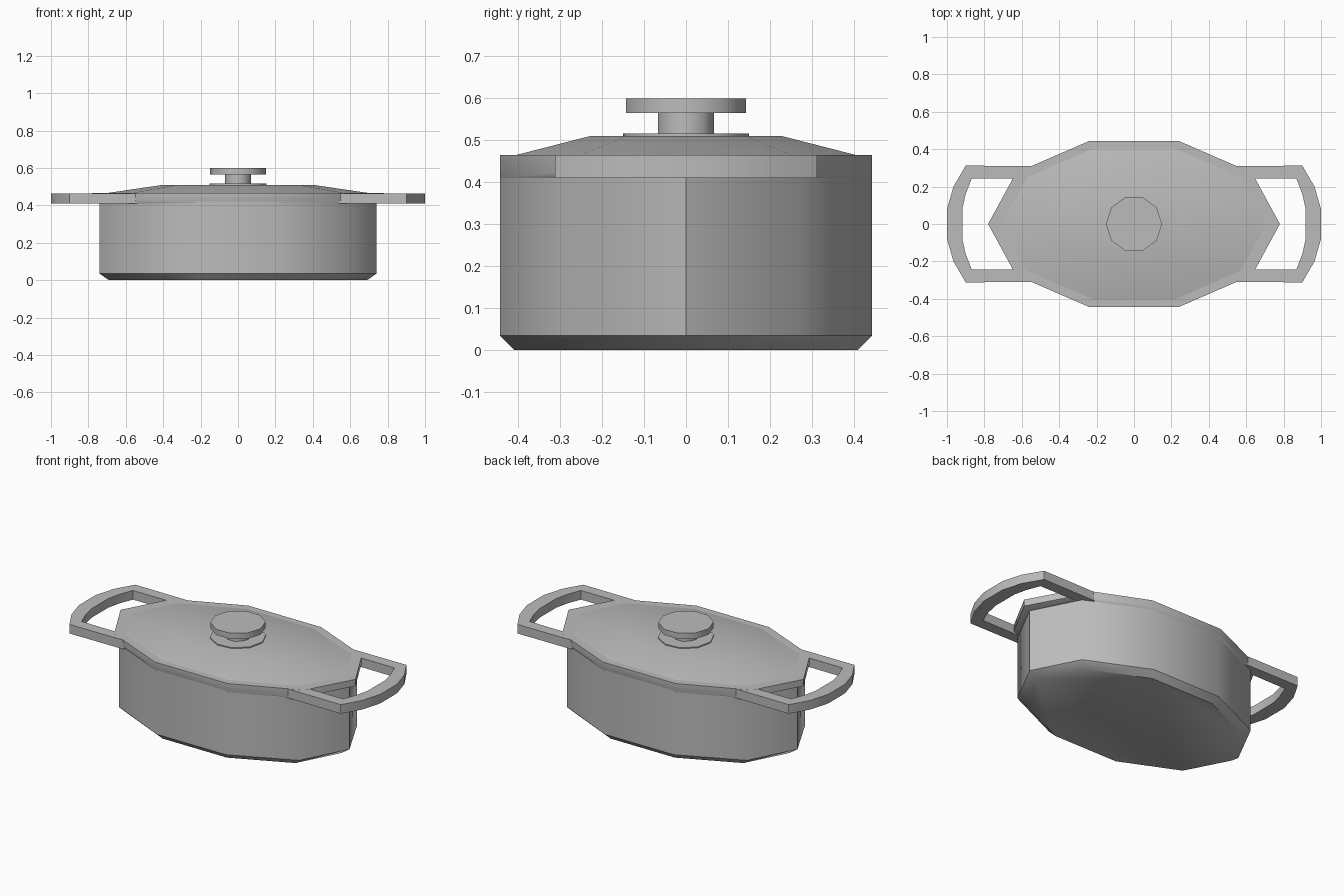
import bpy, bmesh, math

if "Cube" in bpy.data.objects:
    bpy.data.objects.remove(bpy.data.objects["Cube"])

grey = bpy.data.materials.new("brushed grey")
grey.diffuse_color = (0.5, 0.5, 0.5, 1)
grey.use_nodes = True
grey.node_tree.nodes["Principled BSDF"].inputs["Base Color"].default_value = grey.diffuse_color


def finish(name, bm, angle=40):
    bmesh.ops.recalc_face_normals(bm, faces=bm.faces)
    me = bpy.data.meshes.new(name)
    bm.to_mesh(me)
    bm.free()
    ob = bpy.data.objects.new(name, me)
    bpy.context.collection.objects.link(ob)
    me.materials.append(grey)
    bpy.ops.object.select_all(action='DESELECT')
    ob.select_set(True)
    bpy.context.view_layer.objects.active = ob
    bpy.ops.object.shade_smooth_by_angle(angle=math.radians(angle))
    return ob


def loft(name, rings, turn=0, sides=10):
    """Stack ten-sided ovals given as (x radius, y radius, z) and cap both ends."""
    bm = bmesh.new()
    loops = []
    for rx, ry, z in rings:
        loops.append([bm.verts.new((rx * math.cos(turn + math.tau * i / sides),
                                    ry * math.sin(turn + math.tau * i / sides), z))
                      for i in range(sides)])
    for a, b in zip(loops, loops[1:]):
        for i in range(sides):
            j = (i + 1) % sides
            bm.faces.new((a[i], a[j], b[j], b[i]))
    bm.faces.new(loops[0][::-1])
    bm.faces.new(loops[-1])
    return finish(name, bm)


# Pot body with chamfered base, and the wider rim the lid rests on
loft("pot_body", [(0.69, 0.43, 0), (0.74, 0.466, 0.035), (0.74, 0.466, 0.42)])
loft("pot_rim", [(0.74, 0.466, 0.41), (0.78, 0.466, 0.425), (0.78, 0.466, 0.465)])

# Shallow sloping lid with a flat top
loft("lid", [(0.72, 0.433, 0.463), (0.40, 0.24, 0.51)])

# Knob: base disc, neck and cap
loft("knob_base", [(0.153, 0.153, 0.505), (0.153, 0.153, 0.516)], math.radians(6))
loft("knob_neck", [(0.07, 0.07, 0.51), (0.07, 0.07, 0.57)])
loft("knob_cap", [(0.15, 0.15, 0.565), (0.15, 0.15, 0.60)])

# Flat loop handles, one outline mirrored to each side
outer = [(0.54, 0.31), (0.90, 0.312), (0.965, 0.20), (1.0, 0.08)]
inner = [(0.54, 0.245), (0.868, 0.243), (0.90, 0.16), (0.918, 0.08)]
outer += [(x, -y) for x, y in reversed(outer)]
inner += [(x, -y) for x, y in reversed(inner)]
for side, name in ((1, "right_handle"), (-1, "left_handle")):
    bm = bmesh.new()
    o = [bm.verts.new((side * x, y, 0.41)) for x, y in outer]
    n = [bm.verts.new((side * x, y, 0.41)) for x, y in inner]
    for i in range(len(o) - 1):
        bm.faces.new((o[i], o[i + 1], n[i + 1], n[i]))
    top = bmesh.ops.extrude_face_region(bm, geom=bm.faces[:])["geom"]
    bmesh.ops.translate(bm, vec=(0, 0, 0.0545),
                        verts=[v for v in top if isinstance(v, bmesh.types.BMVert)])
    finish(name, bm, 30)
